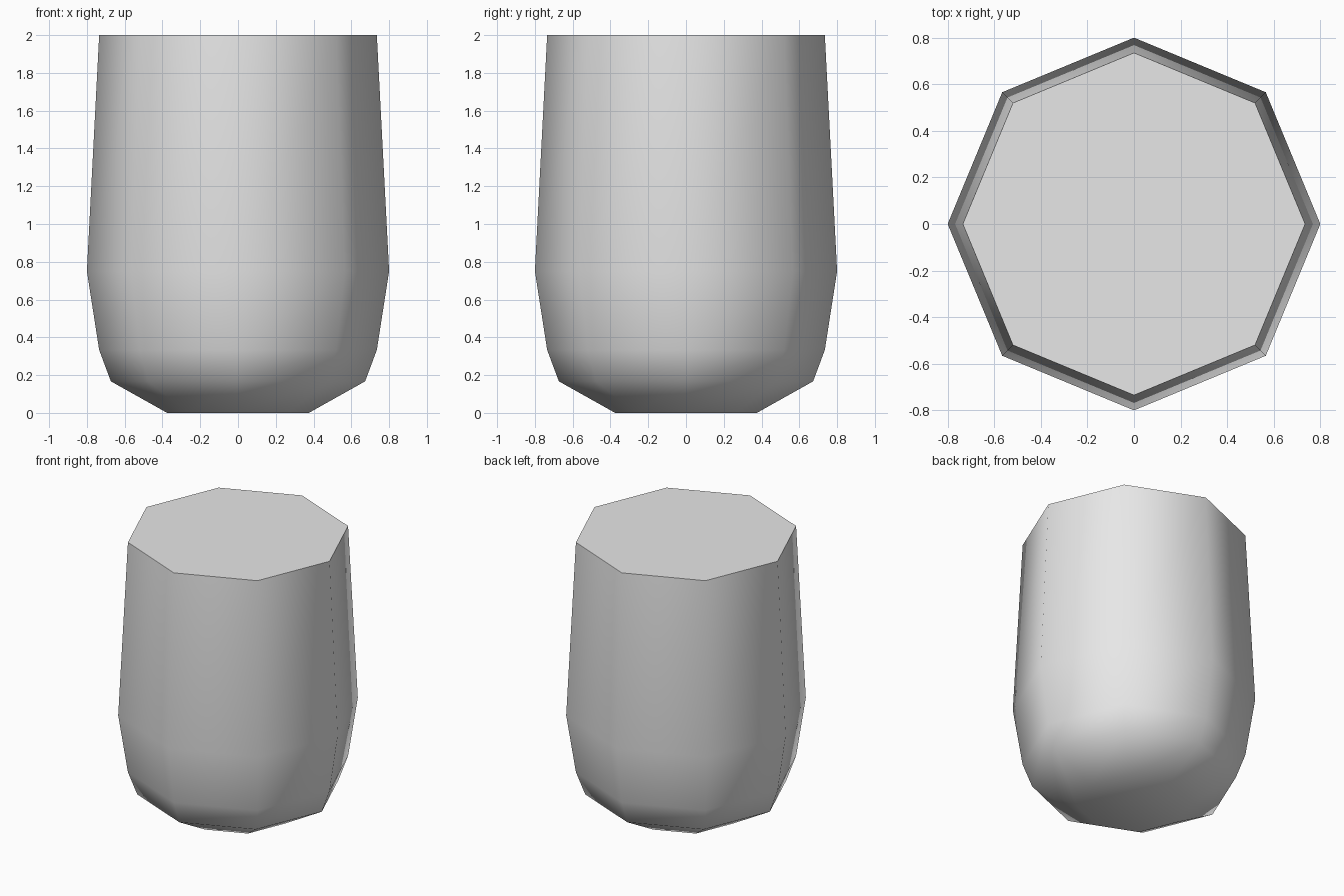
import bpy
import bmesh
from math import cos, sin, tau, radians

cube = bpy.data.objects.get("Cube")
if cube:
    bpy.data.objects.remove(cube, do_unlink=True)

SIDES = 8
# radius and height of each ring, from the base up
PROFILE = [(0.375, 0), (0.673, 0.167), (0.735, 0.333), (0.80, 0.75), (0.735, 2)]

# plain grey material
grey = bpy.data.materials.new("light_grey")
grey.use_nodes = True
colour = (0.8, 0.8, 0.8, 1)
grey.diffuse_color = colour
bsdf = next(n for n in grey.node_tree.nodes if n.type == 'BSDF_PRINCIPLED')
bsdf.inputs["Base Color"].default_value = colour

# tapered eight-sided body, capped at both ends
bm = bmesh.new()
rings = [[bm.verts.new((r * cos(tau * i / SIDES), r * sin(tau * i / SIDES), z))
          for i in range(SIDES)] for r, z in PROFILE]
for low, high in zip(rings, rings[1:]):
    for i in range(SIDES):
        j = (i + 1) % SIDES
        bm.faces.new((low[i], low[j], high[j], high[i]))
bm.faces.new(reversed(rings[0]))
bm.faces.new(rings[-1])
bm.normal_update()

mesh = bpy.data.meshes.new("body")
bm.to_mesh(mesh)
bm.free()
mesh.materials.append(grey)
body = bpy.data.objects.new("body", mesh)
bpy.context.collection.objects.link(body)

# smooth sides and base, crisp rim around the flat top
bpy.ops.object.select_all(action='DESELECT')
body.select_set(True)
bpy.context.view_layer.objects.active = body
bpy.ops.object.shade_smooth_by_angle(angle=radians(60))
